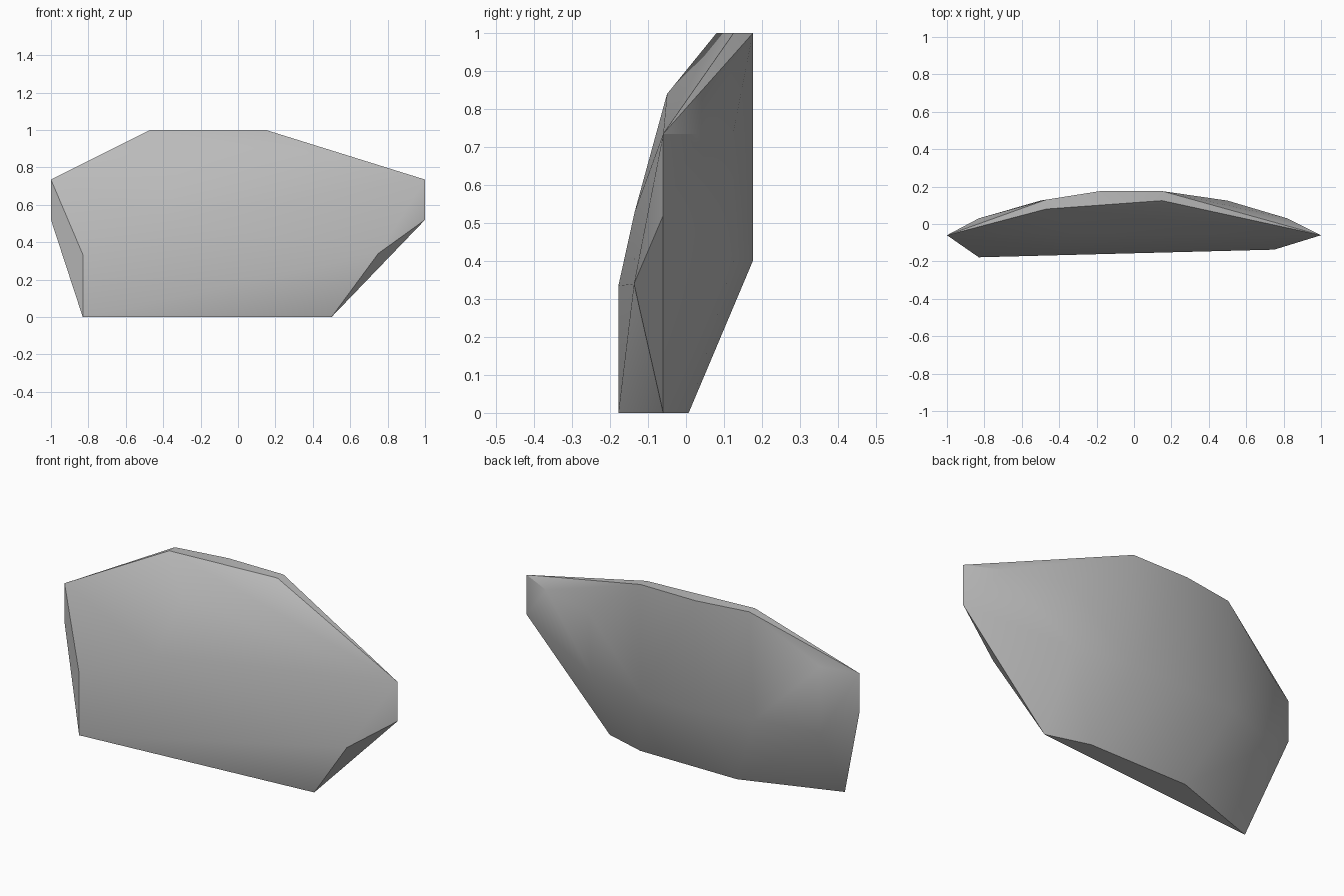
import bpy
import bmesh

cube = bpy.data.objects.get("Cube")
if cube:
    bpy.data.objects.remove(cube, do_unlink=True)

# Plain stone colour
stone = bpy.data.materials.new("stone_grey")
stone.use_nodes = True
colour = (0.5, 0.5, 0.5, 1)
stone.diffuse_color = colour
stone.node_tree.nodes["Principled BSDF"].inputs["Base Color"].default_value = colour

# Corners of the slab, grouped by part
left_end = [(-1, -.06, .735), (-1, -.06, .52), (-.83, -.178, .335), (-.83, -.178, 0)]
right_end = [(1, -.06, .735), (1, -.06, .52), (.75, -.137, .34), (.5, -.06, 0)]
front_bulge = [(-.4, -.135, .53), (-.3, -.05, .84)]
top_rim = [(-.47, .08, 1), (.15, .125, 1), (.15, .176, 1), (-.18, .176, 1), (-.47, .13, 1)]
bottom_rim = [(.27, .007, 0), (-.31, .005, 0)]
back_bulge = [(.82, .03, .735), (.5, .125, .74), (.48, .125, .4),
              (.15, .176, .4), (-.18, .176, .4),
              (-.5, .125, .42), (-.83, .03, .4), (-.83, .03, .76)]

# Chipped stone slab: the hull around all corners
bm = bmesh.new()
for corner in left_end + right_end + front_bulge + top_rim + bottom_rim + back_bulge:
    bm.verts.new(corner)
hull = bmesh.ops.convex_hull(bm, input=bm.verts)
spare = [v for v in hull["geom_interior"] if isinstance(v, bmesh.types.BMVert)]
bmesh.ops.delete(bm, geom=spare, context="VERTS")
bmesh.ops.recalc_face_normals(bm, faces=bm.faces)

mesh = bpy.data.meshes.new("stone_slab")
bm.to_mesh(mesh)
bm.free()
mesh.materials.append(stone)
slab = bpy.data.objects.new("stone_slab", mesh)
bpy.context.collection.objects.link(slab)

# Soft faces with crisp rims
bpy.context.view_layer.objects.active = slab
slab.select_set(True)
bpy.ops.object.shade_smooth_by_angle(angle=0.52)
